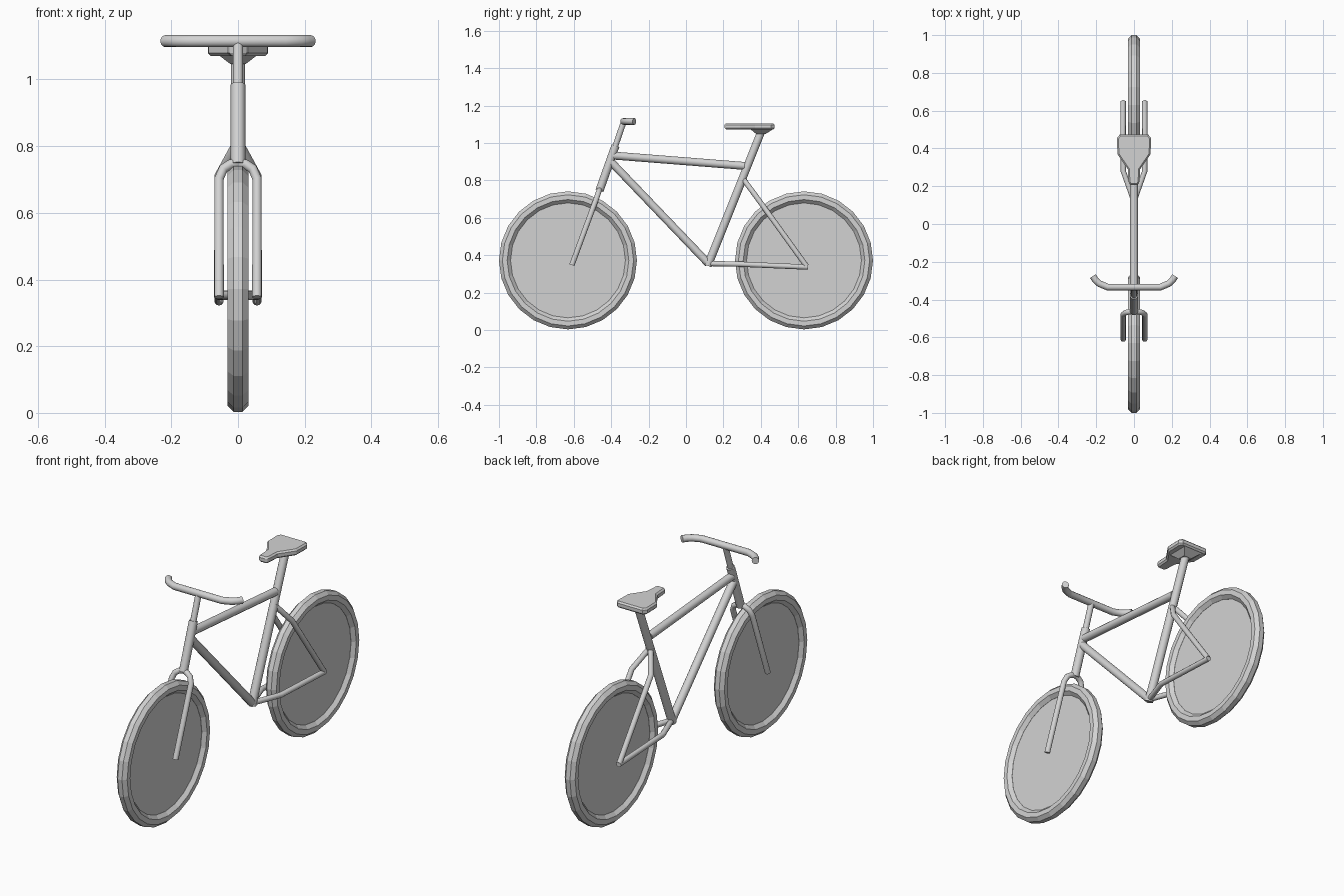
import bpy, bmesh
from math import pi, cos, sin, radians
from mathutils import Vector

if "Cube" in bpy.data.objects:
    bpy.data.objects.remove(bpy.data.objects["Cube"])

grey = bpy.data.materials.new("plain_grey")
grey.use_nodes = True
grey.diffuse_color = (0.65, 0.65, 0.65, 1)
grey.node_tree.nodes["Principled BSDF"].inputs["Base Color"].default_value = grey.diffuse_color


def select(obj):
    bpy.ops.object.select_all(action='DESELECT')
    obj.select_set(True)
    bpy.context.view_layer.objects.active = obj


def mesh_object(name, bm):
    bmesh.ops.recalc_face_normals(bm, faces=bm.faces)
    mesh = bpy.data.meshes.new(name)
    bm.to_mesh(mesh)
    bm.free()
    mesh.materials.append(grey)
    obj = bpy.data.objects.new(name, mesh)
    bpy.context.collection.objects.link(obj)
    return obj


def tube(name, points, radius):
    """Round tube with capped ends along a path."""
    curve = bpy.data.curves.new(name, 'CURVE')
    curve.dimensions = '3D'
    curve.bevel_depth = radius
    curve.bevel_resolution = 4
    curve.use_fill_caps = True
    spline = curve.splines.new('POLY')
    spline.points.add(len(points) - 1)
    for p, co in zip(spline.points, points):
        p.co = (*co, 1)
    curve.materials.append(grey)
    obj = bpy.data.objects.new(name, curve)
    bpy.context.collection.objects.link(obj)
    select(obj)
    bpy.ops.object.convert(target='MESH')
    bpy.ops.object.shade_smooth_by_angle(angle=radians(40))
    return obj


def wheel(name, y):
    """Eight-sided tyre ring with a solid disc inside."""
    steps, sides, ring, thick = 24, 8, 0.338, 0.0335
    centre = Vector((0, y, 0.372))
    bm = bmesh.new()
    loops = []
    for i in range(steps):
        a = 2 * pi * i / steps
        loop = []
        for j in range(sides):
            b = 2 * pi * (j + 0.5) / sides
            r = ring + thick * cos(b)
            loop.append(bm.verts.new(centre + Vector((thick * sin(b), r * cos(a), r * sin(a)))))
        loops.append(loop)
    for i in range(steps):
        for j in range(sides):
            k, m = (i + 1) % steps, (j + 1) % sides
            bm.faces.new((loops[i][j], loops[k][j], loops[k][m], loops[i][m]))
    mesh_object(name + "_tyre", bm)

    bm = bmesh.new()
    rims = []
    for x in (-0.012, 0.012):
        rim = [bm.verts.new(centre + Vector((x, 0.312 * cos(2 * pi * i / steps),
                                             0.312 * sin(2 * pi * i / steps))))
               for i in range(steps)]
        bm.faces.new(rim)
        rims.append(rim)
    for i in range(steps):
        k = (i + 1) % steps
        bm.faces.new((rims[0][i], rims[0][k], rims[1][k], rims[1][i]))
    mesh_object(name + "_disc", bm)


wheel("front_wheel", -0.631)
wheel("rear_wheel", 0.631)

# Main frame tubes
bottom = (0, 0.12, 0.355)
tube("head_tube", [(0, -0.4625, 0.745), (0, -0.377, 0.985)], 0.022)
tube("top_tube", [(0, -0.398, 0.933), (0, 0.313, 0.877)], 0.021)
tube("down_tube", [(0, -0.405, 0.903), bottom], 0.021)
tube("seat_tube", [(0, 0.116, 0.343), (0, 0.305, 0.815)], 0.022)
tube("seat_post", [(0, 0.302, 0.81), (0, 0.404, 1.065)], 0.021)
tube("stem", [(0, -0.385, 0.962), (0, -0.334, 1.11)], 0.0155)

# Fork legs and rear stays, one per side
for side, s in (("left", 1), ("right", -1)):
    x = 0.057 * s
    tube(side + "_fork_leg", [(0, -0.461, 0.75), (0.022 * s, -0.464, 0.746),
                              (0.044 * s, -0.469, 0.732), (x, -0.479, 0.702),
                              (x, -0.61, 0.347)], 0.0145)
    tube(side + "_chain_stay", [bottom, (x, 0.28, 0.352), (x, 0.652, 0.336)], 0.014)
    tube(side + "_seat_stay", [(0, 0.3, 0.815), (x, 0.377, 0.711), (x, 0.645, 0.34)], 0.014)

# Handlebar swept back at both ends
bend = [(0.218, -0.276), (0.204, -0.297), (0.183, -0.316), (0.14, -0.334)]
path = [(x, y, 1.115) for x, y in bend]
tube("handlebar", path + [(-x, y, z) for x, y, z in reversed(path)], 0.018)

# Saddle: extruded outline with softened edges
half = [(0.022, 0.207), (0.029, 0.225), (0.033, 0.29), (0.088, 0.37), (0.09, 0.455), (0.075, 0.474)]
outline = half + [(-x, y) for x, y in reversed(half)]
bm = bmesh.new()
face = bm.faces.new([bm.verts.new((x, y, 1.071)) for x, y in outline])
top = bmesh.ops.extrude_face_region(bm, geom=[face])
bmesh.ops.translate(bm, vec=(0, 0, 0.034),
                    verts=[v for v in top["geom"] if isinstance(v, bmesh.types.BMVert)])
saddle = mesh_object("saddle", bm)
bevel = saddle.modifiers.new("soft_edges", 'BEVEL')
bevel.width = 0.008
bevel.segments = 1
bevel.limit_method = 'ANGLE'
bevel.angle_limit = radians(60)

# Tapered block under the saddle
bm = bmesh.new()
rings = [[bm.verts.new((sx * w, y0 + sy * d, z)) for sx, sy in ((-1, -1), (1, -1), (1, 1), (-1, 1))]
         for w, d, y0, z in ((0.058, 0.06, 0.405, 1.073), (0.024, 0.024, 0.4, 1.047))]
for ring in rings:
    bm.faces.new(ring)
for i in range(4):
    k = (i + 1) % 4
    bm.faces.new((rings[0][i], rings[0][k], rings[1][k], rings[1][i]))
mesh_object("saddle_base", bm)
